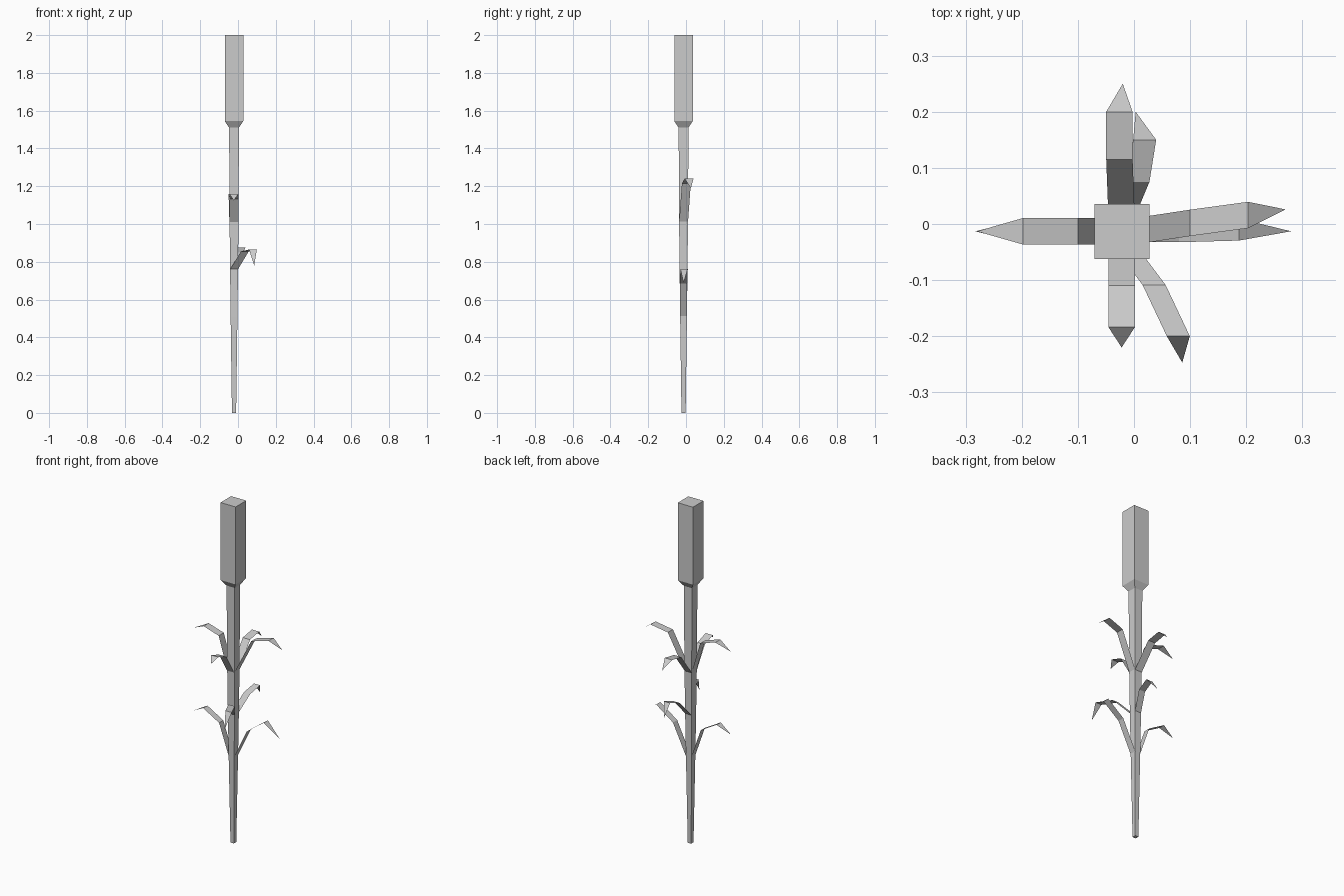
import bpy, bmesh

if "Cube" in bpy.data.objects:
    bpy.data.objects.remove(bpy.data.objects["Cube"])

CX, CY = -0.021, -0.013   # stalk axis


def make_object(name, bm):
    mesh = bpy.data.meshes.new(name)
    bm.to_mesh(mesh)
    bm.free()
    obj = bpy.data.objects.new(name, mesh)
    bpy.context.collection.objects.link(obj)
    return obj


def square_column(name, profile):
    """Square section swept up through (z, half width) pairs."""
    bm = bmesh.new()
    rings = [[bm.verts.new((CX + sx * h, CY + sy * h, z))
              for sx, sy in ((-1, -1), (1, -1), (1, 1), (-1, 1))]
             for z, h in profile]
    for a, b in zip(rings, rings[1:]):
        for i in range(4):
            j = (i + 1) % 4
            bm.faces.new((a[i], a[j], b[j], b[i]))
    bm.faces.new(rings[0][::-1])
    bm.faces.new(rings[-1])
    make_object(name, bm)


def leaf(name, width_axis, half, path):
    """Bent ribbon: three stations across width_axis, then a pointed tip."""
    bm = bmesh.new()
    wx, wy = (half, 0) if width_axis == 'X' else (0, half)
    pairs = [(bm.verts.new((x - wx, y - wy, z)), bm.verts.new((x + wx, y + wy, z)))
             for x, y, z in path[:-1]]
    tip = bm.verts.new(path[-1])
    for a, b in zip(pairs, pairs[1:]):
        bm.faces.new((a[0], a[1], b[1], b[0]))
    bm.faces.new((pairs[-1][0], pairs[-1][1], tip))
    # blades face upwards
    bm.normal_update()
    for f in bm.faces:
        if f.normal.z < 0:
            f.normal_flip()
    make_object(name, bm)


# Tapered stalk flaring into the seed head
square_column("stalk_and_head", [(0, 0.011), (0.51, 0.018), (0.76, 0.021), (1.01, 0.0235),
                                 (1.51, 0.026), (1.545, 0.049), (2.0, 0.049)])

# Upper whorl of leaves
leaf("upper_leaf_right", 'Y', 0.0235,
     [(0.001, CY, 1.01), (0.10, 0.002, 1.215), (0.203, 0.016, 1.24), (0.27, 0.026, 1.19)])
leaf("upper_leaf_left", 'Y', 0.0235,
     [(-0.043, CY, 1.01), (-0.10, CY, 1.20), (-0.198, CY, 1.23), (-0.28, CY, 1.19)])
leaf("upper_leaf_back", 'X', 0.0235,
     [(-0.022, 0.010, 1.01), (-0.026, 0.115, 1.145), (-0.026, 0.20, 1.16), (-0.02, 0.25, 1.11)])
leaf("upper_leaf_front", 'X', 0.0235,
     [(-0.022, -0.036, 1.01), (-0.022, -0.11, 1.132), (-0.022, -0.184, 1.158), (-0.022, -0.22, 1.125)])

# Middle pair of leaves
leaf("middle_leaf_front", 'X', 0.0205,
     [(-0.021, -0.033, 0.76), (0.036, -0.109, 0.855), (0.079, -0.20, 0.865), (0.086, -0.247, 0.78)])
leaf("middle_leaf_back", 'X', 0.0205,
     [(-0.021, 0.008, 0.76), (0.007, 0.075, 0.85), (0.019, 0.15, 0.875), (0.003, 0.20, 0.805)])

# Lower pair of leaves
leaf("lower_leaf_right", 'Y', 0.0195,
     [(-0.004, CY, 0.51), (0.08, CY, 0.684), (0.187, CY + 0.003, 0.763), (0.28, CY, 0.687)])
leaf("lower_leaf_left", 'Y', 0.0195,
     [(-0.038, CY, 0.51), (-0.10, CY, 0.687), (-0.203, CY, 0.746), (-0.283, CY, 0.703)])
